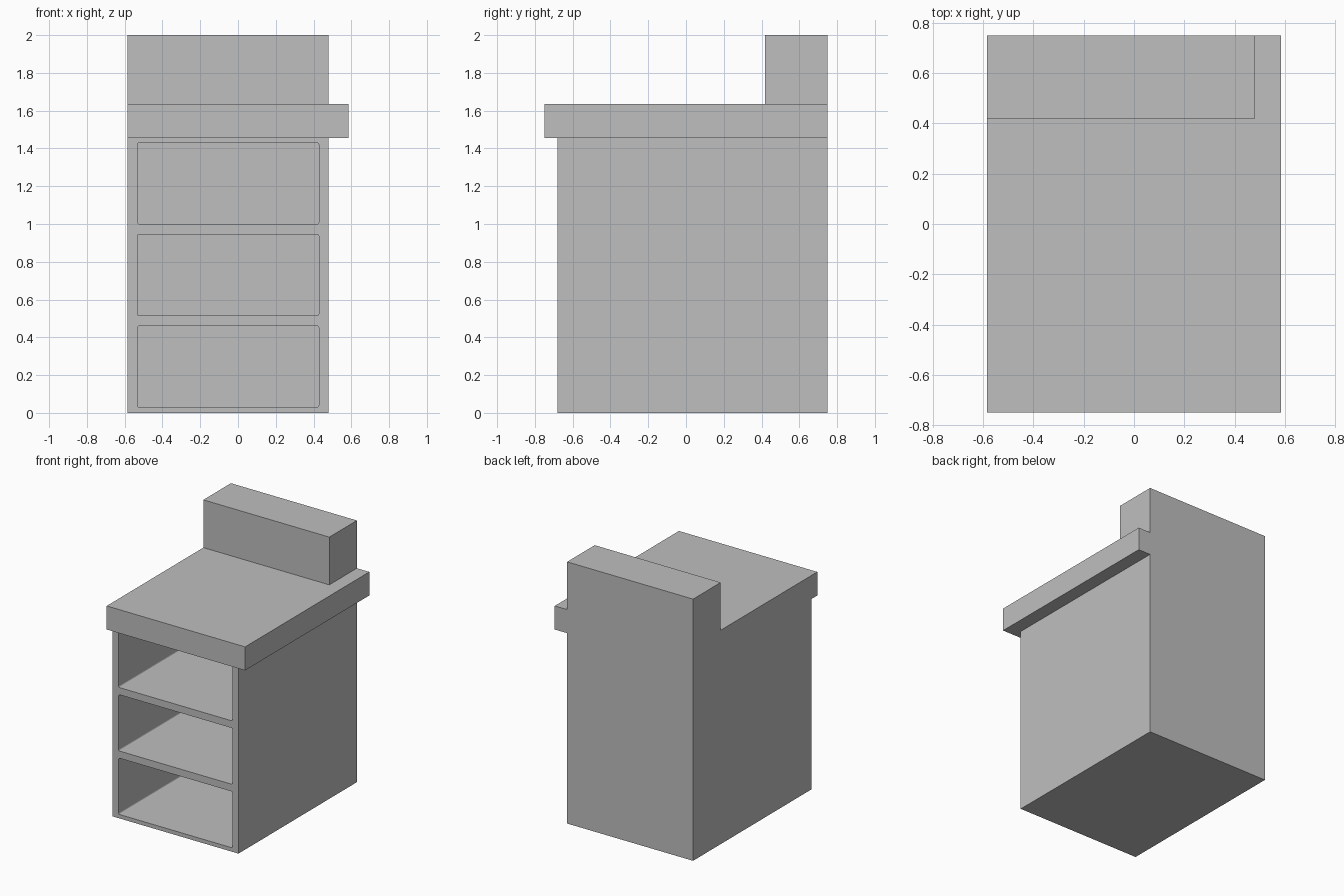
import bpy
import bmesh

cube = bpy.data.objects.get("Cube")
if cube:
    bpy.data.objects.remove(cube, do_unlink=True)

# Single flat colour
grey = bpy.data.materials.new("light_grey")
grey.use_nodes = True
COLOUR = (0.52, 0.52, 0.52, 1)
grey.diffuse_color = COLOUR
grey.node_tree.nodes["Principled BSDF"].inputs["Base Color"].default_value = COLOUR


def box(name, x, y, z, corner=0):
    """Box from (min, max) ranges; corner rounds the edges running along y."""
    bm = bmesh.new()
    bmesh.ops.create_cube(bm, size=1)
    for v in bm.verts:
        v.co = [r[0] if c < 0 else r[1] for c, r in zip(v.co, (x, y, z))]
    if corner:
        edges = [e for e in bm.edges
                 if abs(e.verts[0].co.y - e.verts[1].co.y) > 0.1]
        bmesh.ops.bevel(bm, geom=edges, offset=corner, segments=3,
                        profile=0.5, affect='EDGES')
    mesh = bpy.data.meshes.new(name)
    bm.to_mesh(mesh)
    bm.free()
    mesh.materials.append(grey)
    obj = bpy.data.objects.new(name, mesh)
    bpy.context.collection.objects.link(obj)
    return obj


LEFT, RIGHT, BACK = -0.585, 0.48, 0.75
FRONT = -0.68
COUNTER_BOTTOM, COUNTER_TOP = 1.455, 1.635
WALL = 0.052

# Cabinet body, counter overhanging the front and one side, and rear upstand
cabinet = box("cabinet_body", (LEFT, RIGHT), (FRONT, BACK), (0, COUNTER_BOTTOM))
box("countertop", (LEFT, 0.585), (-BACK, BACK), (COUNTER_BOTTOM, COUNTER_TOP))
box("back_upstand", (LEFT, RIGHT), (0.417, BACK), (COUNTER_TOP, 2))

# Three open compartments cut into the front
for i in range(3):
    bottom = 0.03 + i * 0.485
    cutter = box("compartment_cutter", (LEFT + WALL, RIGHT - WALL),
                 (FRONT - 0.1, BACK - WALL), (bottom, bottom + 0.43), corner=0.01)
    cutter.hide_render = True
    cut = cabinet.modifiers.new("compartment", 'BOOLEAN')
    cut.operation = 'DIFFERENCE'
    cut.solver = 'EXACT'
    cut.object = cutter
    bpy.context.view_layer.objects.active = cabinet
    bpy.ops.object.modifier_apply(modifier=cut.name)
    bpy.data.objects.remove(cutter, do_unlink=True)
